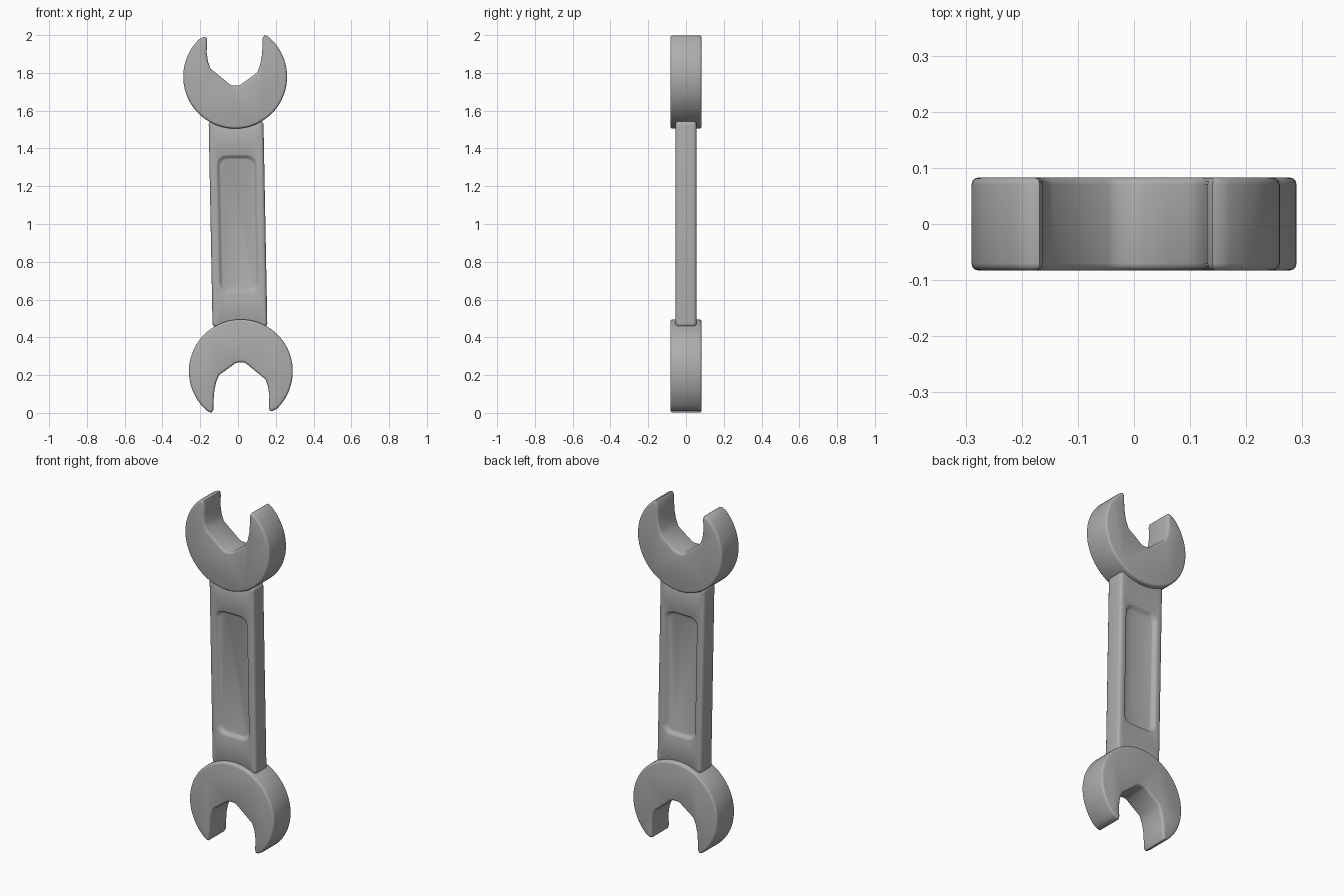
import bpy, bmesh, math
from mathutils import Vector

cube = bpy.data.objects.get("Cube")
if cube:
    bpy.data.objects.remove(cube, do_unlink=True)

steel = bpy.data.materials.new("grey steel")
steel.use_nodes = True
GREY = (0.42, 0.42, 0.42, 1)
steel.diffuse_color = GREY
steel.node_tree.nodes["Principled BSDF"].inputs["Base Color"].default_value = GREY


def finish(name, bm, angle=40):
    """Turn a bmesh into a smooth-shaded steel object."""
    bmesh.ops.recalc_face_normals(bm, faces=bm.faces)
    mesh = bpy.data.meshes.new(name)
    bm.to_mesh(mesh)
    bm.free()
    mesh.materials.append(steel)
    obj = bpy.data.objects.new(name, mesh)
    bpy.context.collection.objects.link(obj)
    bpy.ops.object.select_all(action='DESELECT')
    obj.select_set(True)
    bpy.context.view_layer.objects.active = obj
    bpy.ops.object.shade_smooth_by_angle(angle=math.radians(angle))
    return obj


def head_outline():
    """Round head with an open hexagonal jaw, as (x, z) points."""
    cx, cz, r = -0.015, 1.78, 0.275
    start, end, steps = math.radians(134), math.radians(408), 56
    arc = [(cx + r * math.cos(start + (end - start) * i / steps),
            cz + r * math.sin(start + (end - start) * i / steps))
           for i in range(steps + 1)]
    right_tip = [(0.155, 1.995), (0.14, 1.999), (0.131, 1.985)]
    jaw = [(0.129, 1.93), (0.125, 1.88), (0.115, 1.835), (0.1, 1.8),
           (0.015, 1.738), (0, 1.733), (-0.03, 1.733), (-0.045, 1.74),
           (-0.145, 1.822), (-0.159, 1.86), (-0.166, 1.91)]
    left_tip = [(-0.163, 1.97), (-0.168, 1.988), (-0.182, 1.99)]
    return arc + right_tip + jaw + left_tip


def make_head(name, flip):
    half = 0.083
    bm = bmesh.new()
    verts = [bm.verts.new((x, -half, z)) for x, z in head_outline()]
    face = bm.faces.new(verts)
    extruded = bmesh.ops.extrude_face_region(bm, geom=[face], use_keep_orig=True)
    for v in extruded["geom"]:
        if isinstance(v, bmesh.types.BMVert):
            v.co.y = half
    # Round the front and back rims
    rim = [e for e in bm.edges if abs(e.verts[0].co.y - e.verts[1].co.y) < 0.001]
    bmesh.ops.bevel(bm, geom=rim, offset=0.013, segments=3, profile=0.5,
                    affect='EDGES', clamp_overlap=False)
    if flip:  # half turn about the middle of the handle
        for v in bm.verts:
            v.co.x, v.co.z = -v.co.x, 2 - v.co.z
    return finish(name, bm)


def rounded_ring(bm, w, h, r, y):
    """Rounded rectangle of verts, leaning slightly with height."""
    ring = []
    for k, (sx, sz) in enumerate([(1, 1), (-1, 1), (-1, -1), (1, -1)]):
        for i in range(7):
            a = math.pi / 2 * (k + i / 6)
            x = sx * (w - r) + r * math.cos(a)
            z = sz * (h - r) + r * math.sin(a)
            ring.append(bm.verts.new((x - 0.019 * z, y, 1 + z)))
    return ring


def make_handle():
    # Width, height, corner radius and depth, from the edge to the pocket floor
    half = [(0.145, 0.545, 0.02, 0.036), (0.143, 0.545, 0.02, 0.045),
            (0.138, 0.54, 0.02, 0.052), (0.13, 0.535, 0.02, 0.055),
            (0.108, 0.366, 0.05, 0.055), (0.103, 0.361, 0.048, 0.053),
            (0.093, 0.351, 0.043, 0.037), (0.086, 0.344, 0.04, 0.034)]
    profile = [(w, h, r, -y) for w, h, r, y in reversed(half)] + half
    bm = bmesh.new()
    rings = [rounded_ring(bm, *p) for p in profile]
    for a, b in zip(rings, rings[1:]):
        for i in range(len(a)):
            j = (i + 1) % len(a)
            bm.faces.new((a[i], a[j], b[j], b[i]))
    bm.faces.new(rings[0])
    bm.faces.new(rings[-1])
    return finish("handle", bm)


make_handle()
make_head("upper_jaw_head", False)
make_head("lower_jaw_head", True)
